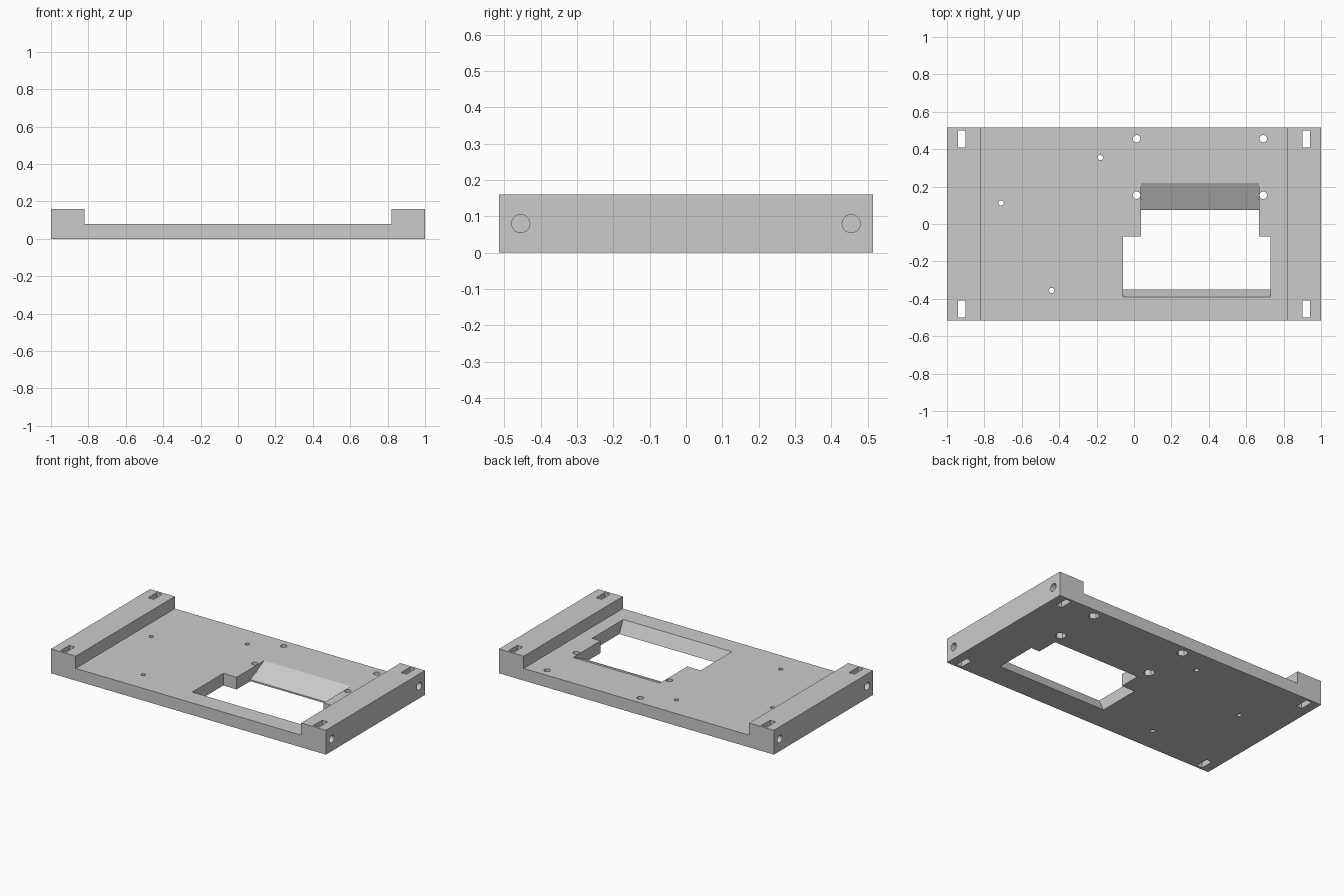
import bpy, bmesh, math
from mathutils import Matrix, Vector

if "Cube" in bpy.data.objects:
    bpy.data.objects.remove(bpy.data.objects["Cube"])

grey = bpy.data.materials.new("light grey")
grey.diffuse_color = (0.6, 0.6, 0.6, 1)
grey.use_nodes = True
grey.node_tree.nodes["Principled BSDF"].inputs["Base Color"].default_value = grey.diffuse_color


def make_object(name, bm):
    bmesh.ops.recalc_face_normals(bm, faces=bm.faces)
    mesh = bpy.data.meshes.new(name)
    bm.to_mesh(mesh)
    bm.free()
    ob = bpy.data.objects.new(name, mesh)
    bpy.context.collection.objects.link(ob)
    return ob


def prism(name, points, offset):
    """Extrude a closed outline of 3D points along an offset."""
    bm = bmesh.new()
    face = bm.faces.new([bm.verts.new(p) for p in points])
    ext = bmesh.ops.extrude_face_region(bm, geom=[face], use_keep_orig=True)
    moved = [v for v in ext["geom"] if isinstance(v, bmesh.types.BMVert)]
    bmesh.ops.translate(bm, verts=moved, vec=Vector(offset))
    return make_object(name, bm)


def cylinder(name, centre, radius, depth, sides, axis="Z"):
    bm = bmesh.new()
    rot = Matrix.Rotation(math.pi / 2, 4, "Y") if axis == "X" else Matrix()
    bmesh.ops.create_cone(bm, cap_ends=True, segments=sides, radius1=radius,
                          radius2=radius, depth=depth,
                          matrix=Matrix.Translation(centre) @ rot)
    return make_object(name, bm)


# Plate with a raised block at each end
W, D, T, H, B = 1.0, 0.515, 0.08, 0.16, 0.82
outline = [(-W, 0), (W, 0), (W, H), (B, H), (B, T), (-B, T), (-B, H), (-W, H)]
plate = prism("mounting_plate", [(x, -D, z) for x, z in outline], (0, 2 * D, 0))

cutters = []

# Stepped window: wide front part and narrower rear part, both with sloped ends
front = [(-0.067, -0.04), (-0.067, 0.12), (-0.41, 0.12), (-0.33, -0.04)]
rear = [(-0.2, -0.04), (0.075, -0.04), (0.075, 0.01), (0.303, 0.12), (-0.2, 0.12)]
for name, prof, x0, x1 in (("front_window", front, -0.06, 0.73),
                           ("rear_window", rear, 0.037, 0.668)):
    cutters.append(prism(name, [(x0, y, z) for y, z in prof], (x1 - x0, 0, 0)))

# Vertical nut slots and bolt holes in the end blocks
for sx in (-1, 1):
    for sy in (-1, 1):
        rect = [(sx * x, sy * y, -0.05) for x, y in
                ((0.90, 0.41), (0.94, 0.41), (0.94, 0.50), (0.90, 0.50))]
        cutters.append(prism("nut_slot", rect, (0, 0, 0.3)))
        cutters.append(cylinder("bolt_hole", (sx * 0.98, sy * 0.455, 0.08),
                                0.025, 0.2, 32, "X"))

# Screw holes with hexagonal nut pockets underneath
for x in (0.014, 0.691):
    for y in (0.154, 0.456):
        cutters.append(cylinder("screw_hole", (x, y, 0.04), 0.02, 0.2, 24))
        cutters.append(cylinder("hex_pocket", (x, y, -0.01), 0.035, 0.1, 6))

# Small board holes
for x, y in ((-0.18, 0.355), (-0.71, 0.113), (-0.44, -0.355)):
    cutters.append(cylinder("board_hole", (x, y, 0.04), 0.014, 0.2, 20))

# Cut everything, bake the result and drop the cutters
for c in cutters:
    mod = plate.modifiers.new(c.name, "BOOLEAN")
    mod.operation = "DIFFERENCE"
    mod.solver = "EXACT"
    mod.object = c
    c.hide_render = True
deps = bpy.context.evaluated_depsgraph_get()
baked = bpy.data.meshes.new_from_object(plate.evaluated_get(deps))
plate.modifiers.clear()
plate.data = baked
for c in cutters:
    bpy.data.objects.remove(c)
baked.materials.clear()
baked.materials.append(grey)
for p in baked.polygons:
    p.material_index = 0
    p.use_smooth = False
